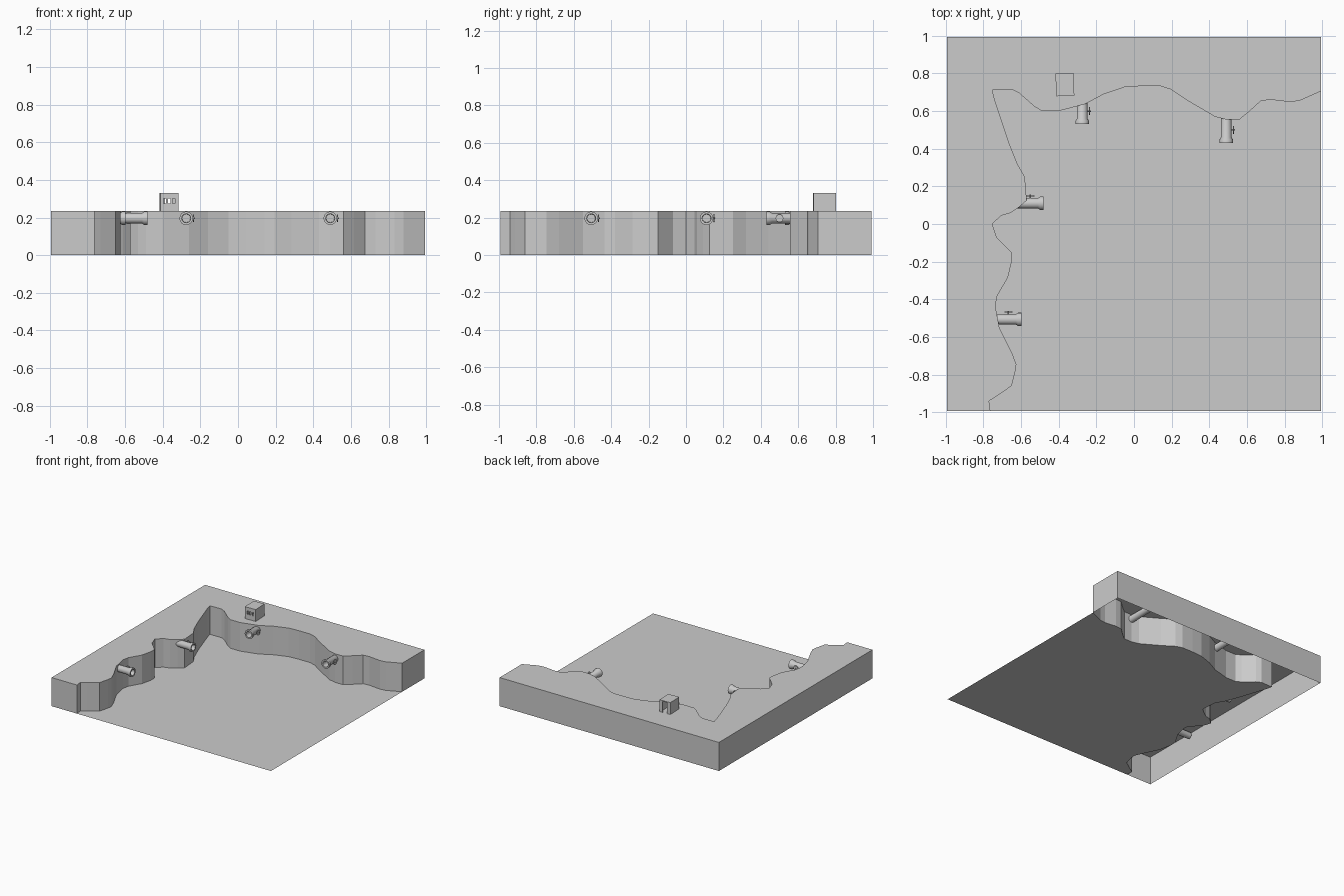
import bpy, bmesh
from math import pi, radians
from mathutils import Matrix, Vector

if "Cube" in bpy.data.objects:
    bpy.data.objects.remove(bpy.data.objects["Cube"])

H = 0.234   # bank height
E = 0.993   # half size of the terrain

# Foot line of the bank, from the right edge round to the front edge
CURVE = [(E, .705), (.88, .655), (.83, .648), (.73, .66), (.675, .655), (.615, .60),
         (.56, .555), (.49, .555), (.43, .57), (.285, .655), (.195, .715), (.14, .733),
         (.04, .733), (-.05, .727), (-.16, .69), (-.26, .637), (-.40, .60), (-.49, .60),
         (-.53, .625), (-.61, .695), (-.65, .715), (-.753, .713), (-.74, .66), (-.72, .60),
         (-.667, .44), (-.62, .32), (-.58, .25), (-.57, .125), (-.61, .09), (-.657, .058),
         (-.705, .045), (-.753, 0), (-.73, -.07), (-.65, -.15), (-.65, -.20), (-.67, -.285),
         (-.726, -.38), (-.737, -.435), (-.715, -.55), (-.65, -.68), (-.625, -.745),
         (-.63, -.78), (-.65, -.86), (-.73, -.915), (-.77, -.94), (-.763, -E)]


def finish(bm, name):
    me = bpy.data.meshes.new(name)
    bm.to_mesh(me)
    bm.free()
    ob = bpy.data.objects.new(name, me)
    bpy.context.collection.objects.link(ob)
    return ob


def flat_face(bm, pts, z):
    f = bm.faces.new([bm.verts.new((x, y, z)) for x, y in pts])
    f.normal_update()
    if f.normal.z < 0:
        f.normal_flip()
    return f


def box(bm, lo, hi):
    lo, hi = Vector(lo), Vector(hi)
    m = Matrix.Translation((lo + hi) / 2) @ Matrix.Diagonal((*(hi - lo), 1))
    bmesh.ops.create_cube(bm, size=1, matrix=m)


# Low ground in front of the bank
bm = bmesh.new()
flat_face(bm, CURVE + [(E, -E)], 0)
finish(bm, "low_ground")

# Raised bank: flat top and vertical walls, open underneath
bm = bmesh.new()
top = flat_face(bm, CURVE + [(-E, -E), (-E, E), (E, E)], H)
loop = list(top.verts)
low = [bm.verts.new((v.co.x, v.co.y, 0)) for v in loop]
for i in range(len(loop)):
    j = (i + 1) % len(loop)
    bm.faces.new((loop[i], low[i], low[j], loop[j]))
finish(bm, "bank")


# Drain pipe along +y from its mouth at the origin, with a side valve on +x
def pipe(name, loc, turn):
    bm = bmesh.new()
    profile = [(0, .06), (.022, .06), (.024, 0), (.036, 0), (.036, .018),
               (.028, .03), (.026, .37), (0, .37)]
    n = 16
    bm_v = [bm.verts.new((r, y, 0)) for r, y in profile]
    edges = [bm.edges.new(p) for p in zip(bm_v, bm_v[1:])]
    bmesh.ops.spin(bm, geom=bm_v + edges, axis=(0, 1, 0), cent=(0, 0, 0),
                   angle=2 * pi, steps=n, use_merge=True)
    bmesh.ops.remove_doubles(bm, verts=bm.verts, dist=.0005)
    bmesh.ops.recalc_face_normals(bm, faces=bm.faces)
    side = Matrix.Translation((.034, .07, 0)) @ Matrix.Rotation(pi / 2, 4, 'Y')
    # valve stem and handwheel
    for r, depth, dx in ((.004, .024, 0), (.021, .005, .005)):
        bmesh.ops.create_cone(bm, cap_ends=True, segments=12, radius1=r, radius2=r,
                              depth=depth, matrix=Matrix.Translation((dx, 0, 0)) @ side)
    ob = finish(bm, name)
    ob.location = loc
    ob.rotation_euler.z = turn
    for o in bpy.context.selected_objects:
        o.select_set(False)
    ob.select_set(True)
    bpy.context.view_layer.objects.active = ob
    bpy.ops.object.shade_smooth_by_angle(angle=radians(35))


PIPES = [(-.275, .53, 0), (.49, .43, 0), (-.48, .11, pi / 2), (-.597, -.507, pi / 2)]
for k, (x, y, turn) in enumerate(PIPES):
    pipe(f"drain_pipe_{k + 1}", (x, y, .196), turn)

# Small hut: open back, slotted front
bm = bmesh.new()
w, d, h, t = .048, .06, .097, .008
box(bm, (-w, -d, h - t), (w, d, h))
for s in (-1, 1):
    x0, x1 = sorted((s * w, s * (w - t)))
    box(bm, (x0, -d, 0), (x1, d, h - t))
    x0, x1 = sorted((s * w, s * (w - .028)))
    box(bm, (x0, d - t, 0), (x1, d, h - t))
box(bm, (-w, -d, 0), (w, -d + t, .04))
box(bm, (-w, -d, .068), (w, -d + t, h - t))
for x in (-.036, -.012, .012, .036):
    box(bm, (x - .006, -d, .04), (x + .006, -d + t, .068))
hut = finish(bm, "hut")
hut.location = (-.367, .74, H)
hut.rotation_euler.z = radians(2)
